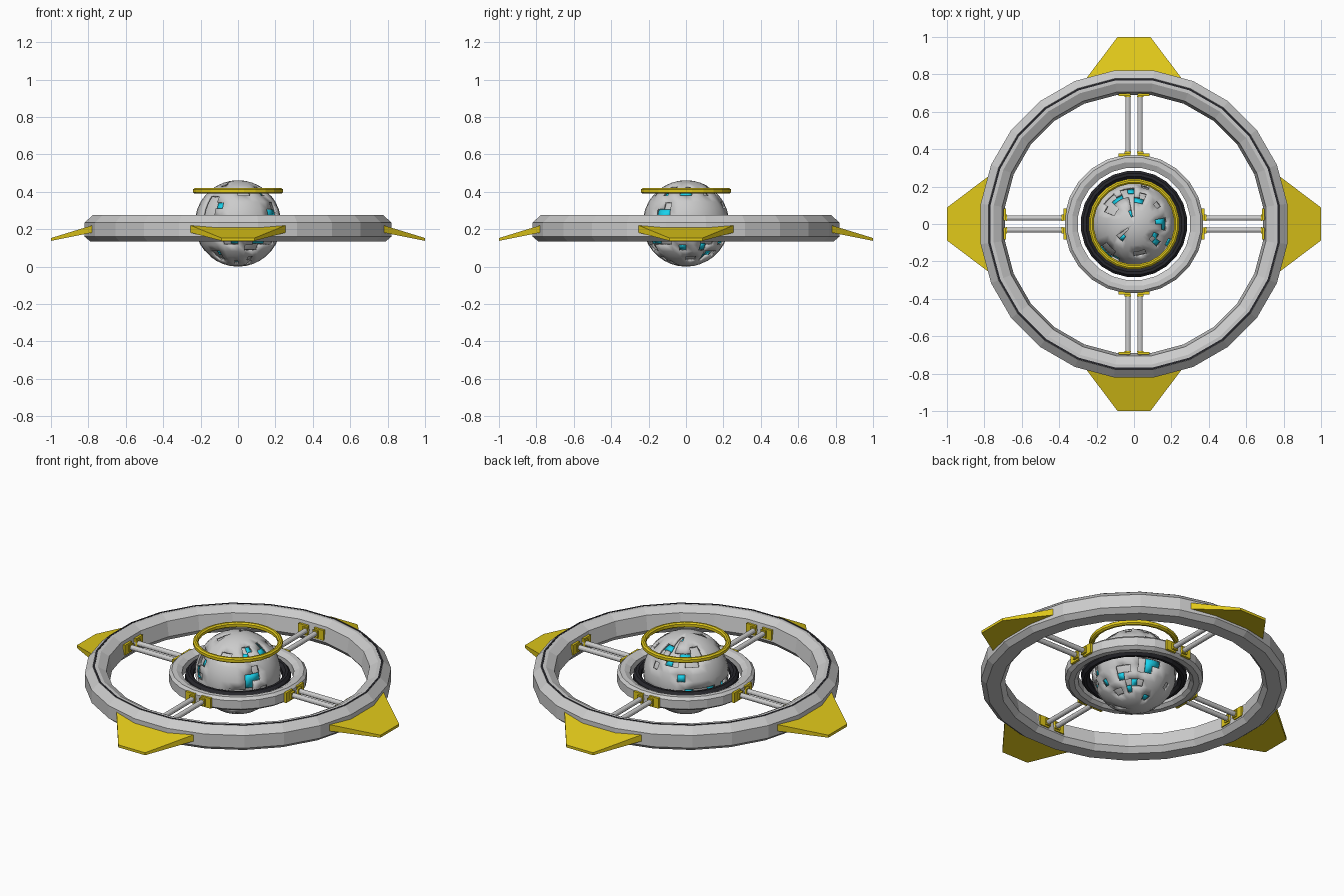
import bpy, bmesh, math, random
from mathutils import Matrix, Vector

if "Cube" in bpy.data.objects:
    bpy.data.objects.remove(bpy.data.objects["Cube"])

random.seed(7)


def material(name, rgb):
    m = bpy.data.materials.new(name)
    m.diffuse_color = (*rgb, 1)
    m.use_nodes = True
    m.node_tree.nodes["Principled BSDF"].inputs["Base Color"].default_value = m.diffuse_color
    return m


GOLD = material("gold", (0.75, 0.58, 0.01))
DARK = material("dark", (0.02, 0.02, 0.025))
CYAN = material("cyan", (0.01, 0.65, 0.85))


def finish(name, bm, mat=None, normals=True):
    if normals:
        bmesh.ops.recalc_face_normals(bm, faces=bm.faces)
    me = bpy.data.meshes.new(name)
    bm.to_mesh(me)
    bm.free()
    ob = bpy.data.objects.new(name, me)
    bpy.context.collection.objects.link(ob)
    if mat:
        me.materials.append(mat)
    return ob


def ring(name, profile, mat=None, sides=24):
    """Sweep a closed (radius, z) profile; radii are measured to the flats."""
    bm = bmesh.new()
    k = 1 / math.cos(math.pi / sides)
    loops = []
    for i in range(sides):
        a = 2 * math.pi * (i + 0.5) / sides
        loops.append([bm.verts.new((r * k * math.cos(a), r * k * math.sin(a), z)) for r, z in profile])
    n = len(profile)
    for i in range(sides):
        p, q = loops[i], loops[(i + 1) % sides]
        for j in range(n):
            bm.faces.new((p[j], q[j], q[(j + 1) % n], p[(j + 1) % n]))
    return finish(name, bm, mat)


def box(bm, lo, hi):
    c = (Vector(lo) + Vector(hi)) / 2
    s = Vector(hi) - Vector(lo)
    bmesh.ops.create_cube(bm, size=1, matrix=Matrix.Translation(c) @ Matrix.Diagonal((*s, 1)))


# Outer ring with a dark seam on its crest
ring("outer_ring", [(.79, .135), (.82, .16), (.82, .235), (.778, .275), (.75, .275),
                    (.705, .25), (.69, .165), (.715, .135)])
ring("outer_ring_seam", [(.767, .27), (.777, .27), (.777, .2765), (.767, .2765)], DARK)

# Inner ring, dark bearing ring and floating gold halo
ring("inner_ring", [(.35, .165), (.37, .18), (.37, .23), (.355, .245), (.33, .245),
                    (.30, .23), (.30, .18), (.32, .165)])
ring("bearing_ring", [(.27, .175), (.283, .19), (.283, .22), (.27, .235), (.255, .235),
                      (.24, .22), (.24, .19), (.255, .175)], DARK)
ring("halo_ring", [(.232, .39), (.241, .397), (.241, .413), (.232, .42), (.222, .42),
                   (.214, .413), (.214, .397), (.222, .39)], GOLD)

# Spokes, brackets and fins, repeated every quarter turn
for q, side in enumerate(("right", "back", "left", "front")):
    turn = Matrix.Rotation(q * math.pi / 2, 4, 'Z')

    bm = bmesh.new()
    for y in (-.032, .032):
        bmesh.ops.create_cone(bm, segments=12, radius1=.0145, radius2=.0145, depth=.35, cap_ends=True,
                              matrix=Matrix.Translation((.53, y, .205)) @ Matrix.Rotation(math.pi / 2, 4, 'Y'))
    bm.transform(turn)
    finish("spoke_rods_" + side, bm)

    bm = bmesh.new()
    for s in (-1, 1):
        for r0, r1, rb0, rb1 in ((.362, .376, .376, .388), (.685, .698, .678, .685)):
            ya, yb = sorted((s * .02, s * .083))
            box(bm, (r0, ya, .175), (r1, yb, .235))
            ya, yb = sorted((s * .016, s * .05))
            box(bm, (rb0, ya, .185), (rb1, yb, .225))
    bm.transform(turn)
    finish("spoke_brackets_" + side, bm, GOLD)

    bm = bmesh.new()
    plan = [(.765, -.265), (1.0, -.088), (1.0, .088), (.765, .265)]
    top = [bm.verts.new((x, y, .225 if x < .9 else .153)) for x, y in plan]
    low = [bm.verts.new((x, y, .185 if x < .9 else .138)) for x, y in plan]
    bm.faces.new(top)
    bm.faces.new(low[::-1])
    for i in range(4):
        j = (i + 1) % 4
        bm.faces.new((top[i], low[i], low[j], top[j]))
    bm.transform(turn)
    finish("fin_" + side, bm, GOLD)

# Core sphere: pierced shell over an inner ball, some openings lit
CENTRE = Matrix.Translation((0, 0, .231))
SEG, ROWS = 32, 18
holes = set()
for r in range(1, ROWS - 1):
    for c in range(SEG):
        if random.random() < .12 * math.sin(math.pi * (r + .5) / ROWS) + .02:
            holes.add((r, c))
            if random.random() < .6:
                holes.add((r, (c + 1) % SEG))
            if random.random() < .3 and r < ROWS - 2:
                holes.add((r + 1, c))
lit = {h for h in sorted(holes) if random.random() < .4}


def cell(face):
    p = face.calc_center_median()
    row = int(math.acos(max(-1, min(1, p.z / p.length))) / math.pi * ROWS)
    col = int((math.atan2(p.y, p.x) % (2 * math.pi)) / (2 * math.pi) * SEG)
    return row, col


def sphere_part(name, radius, keep, mat=None, thickness=0):
    bm = bmesh.new()
    bmesh.ops.create_uvsphere(bm, u_segments=SEG, v_segments=ROWS, radius=radius)
    bmesh.ops.delete(bm, geom=[f for f in bm.faces if not keep(cell(f))], context='FACES')
    bm.transform(CENTRE)
    ob = finish(name, bm, mat, normals=False)
    if thickness:
        mod = ob.modifiers.new("thickness", 'SOLIDIFY')
        mod.thickness = thickness
        mod.offset = -1
    for p in ob.data.polygons:
        p.use_smooth = True
    bpy.context.view_layer.objects.active = ob
    ob.select_set(True)
    bpy.ops.object.shade_smooth_by_angle(angle=math.radians(35))
    ob.select_set(False)


sphere_part("core_shell", .231, lambda k: k not in holes, thickness=.012)
sphere_part("core_lights", .217, lambda k: k in lit, CYAN, thickness=.005)
sphere_part("core_ball", .207, lambda k: True)
